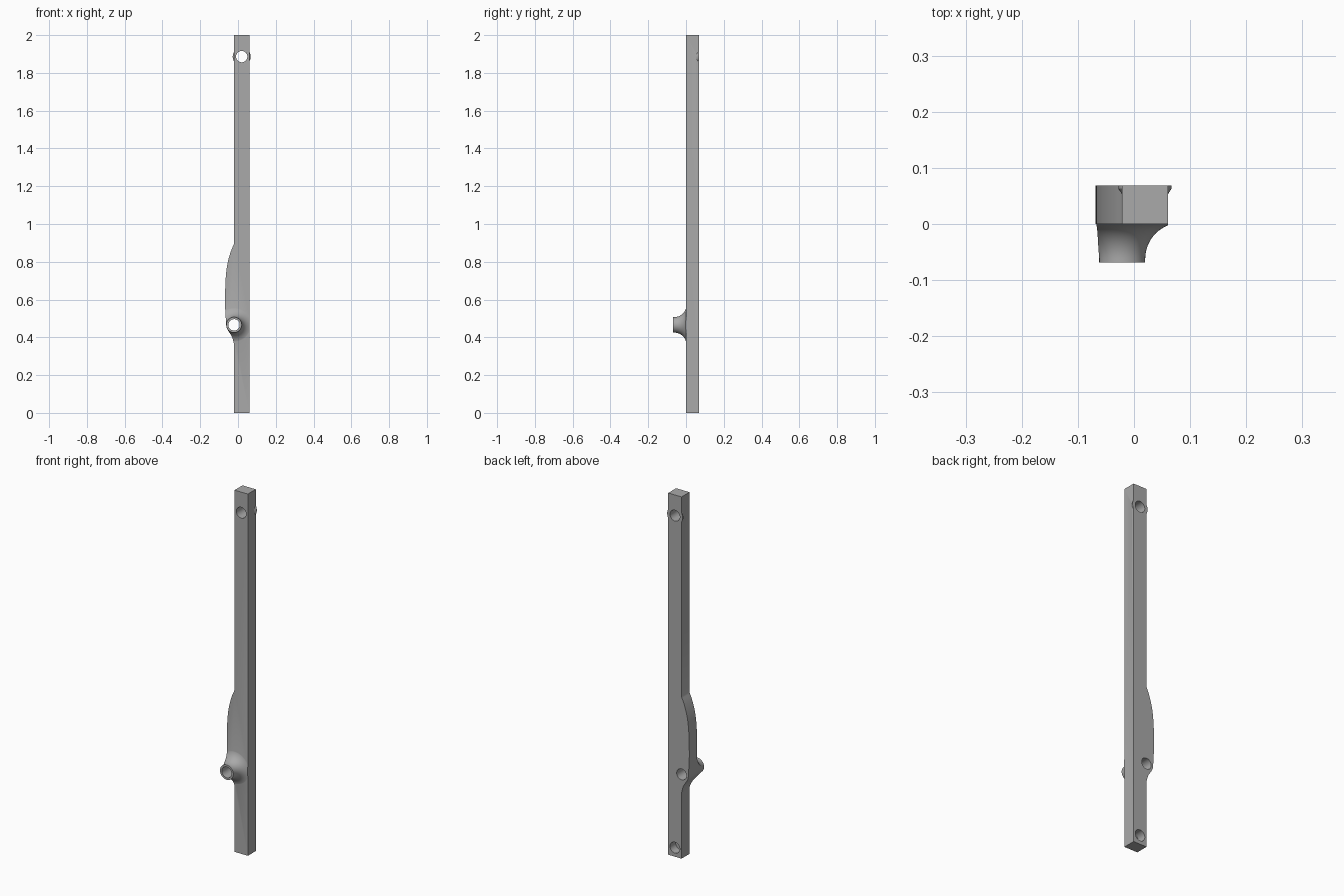
import bpy, bmesh, math
from mathutils import Vector

if "Cube" in bpy.data.objects:
    bpy.data.objects.remove(bpy.data.objects["Cube"])

grey = bpy.data.materials.new("plain_grey")
grey.diffuse_color = (0.4, 0.4, 0.4, 1)
grey.use_nodes = True
grey.node_tree.nodes["Principled BSDF"].inputs["Base Color"].default_value = grey.diffuse_color

BACK, FRONT = 0.069, -0.069
PIVOT = (-0.021, 0.466)      # x, z of the front boss
TOP_HOLE = (0.0195, 1.886)
LOW_HOLE = (0.0195, 0.05)


def finish(name, bm):
    bmesh.ops.recalc_face_normals(bm, faces=bm.faces)
    mesh = bpy.data.meshes.new(name)
    bm.to_mesh(mesh)
    bm.free()
    mesh.materials.append(grey)
    ob = bpy.data.objects.new(name, mesh)
    bpy.context.collection.objects.link(ob)
    return ob


def prism(name, pts, y0, y1):
    """Extrude an x,z outline along y."""
    bm = bmesh.new()
    face = bm.faces.new([bm.verts.new((x, y0, z)) for x, z in pts])
    res = bmesh.ops.extrude_face_region(bm, geom=[face])
    verts = [v for v in res["geom"] if isinstance(v, bmesh.types.BMVert)]
    bmesh.ops.translate(bm, verts=verts, vec=(0, y1 - y0, 0))
    return finish(name, bm)


def lathe(name, centre, prof, n=64):
    """Closed solid turned around a y axis; prof is (radius, y)."""
    bm = bmesh.new()
    rings = [[bm.verts.new((centre[0] + r * math.cos(2 * math.pi * i / n), y,
                            centre[1] + r * math.sin(2 * math.pi * i / n)))
              for i in range(n)] for r, y in prof]
    for a, b in zip(rings, rings[1:]):
        for i in range(n):
            j = (i + 1) % n
            bm.faces.new((a[i], a[j], b[j], b[i]))
    bm.faces.new(rings[0])
    bm.faces.new(rings[-1])
    return finish(name, bm)


def combine(target, tool, op):
    mod = target.modifiers.new("cut", 'BOOLEAN')
    mod.operation, mod.solver, mod.object = op, 'EXACT', tool
    bpy.context.view_layer.objects.active = target
    bpy.ops.object.modifier_apply(modifier=mod.name)
    bpy.data.objects.remove(tool, do_unlink=True)


def smooth_path(pts, steps=5):
    """Catmull-Rom through the points."""
    p = [Vector(q) for q in pts]
    p = [2 * p[0] - p[1]] + p + [2 * p[-1] - p[-2]]
    out = []
    for a, b, c, d in zip(p, p[1:], p[2:], p[3:]):
        for k in range(steps):
            t = k / steps
            out.append(0.5 * (2 * b + (c - a) * t + (2 * a - 5 * b + 4 * c - d) * t * t
                              + (3 * b - a - 3 * c + d) * t ** 3))
    return [tuple(q) for q in out] + [tuple(pts[-1])]


# Bar outline with the swollen left edge
belly = smooth_path([(-0.021, 0.895), (-0.036, 0.86), (-0.05, 0.815), (-0.06, 0.765),
                     (-0.066, 0.7), (-0.068, 0.63), (-0.068, 0.56), (-0.0655, 0.515),
                     (-0.0625, 0.466), (-0.0575, 0.445), (-0.045, 0.424),
                     (-0.031, 0.4), (-0.021, 0.365)])
outline = [(-0.021, 0), (0.0605, 0), (0.0605, 2), (-0.021, 2)] + belly
bar = prism("bar", outline, 0, BACK)

# Flared front boss, trimmed to the bar outline
flare = [(0.041, FRONT)]
for k in range(17):
    a = math.pi / 2 * k / 16
    flare.append((0.105 - 0.064 * math.cos(a), -0.062 + 0.064 * math.sin(a)))
flare.append((0.105, 0.02))
boss = lathe("flared_boss", PIVOT, flare)
combine(boss, prism("trim", outline, -0.2, 0.2), 'INTERSECT')
combine(bar, boss, 'UNION')
combine(bar, lathe("boss_core", PIVOT, [(0.041, FRONT), (0.041, 0.01)]), 'UNION')

# Small tapered collar around the upper hole, on the back
combine(bar, lathe("collar", TOP_HOLE, [(0.038, 0.045), (0.042, 0.055), (0.0475, 0.063),
                                        (0.0475, BACK)]), 'UNION')

# Two through holes and one blind hole
for c, y0 in ((TOP_HOLE, -0.2), (PIVOT, -0.2), (LOW_HOLE, 0.02)):
    combine(bar, lathe("drill", c, [(0.03, y0), (0.03, 0.2)], 48), 'DIFFERENCE')

bpy.ops.object.select_all(action='DESELECT')
bar.select_set(True)
bpy.context.view_layer.objects.active = bar
bpy.ops.object.shade_smooth_by_angle(angle=math.radians(30))
